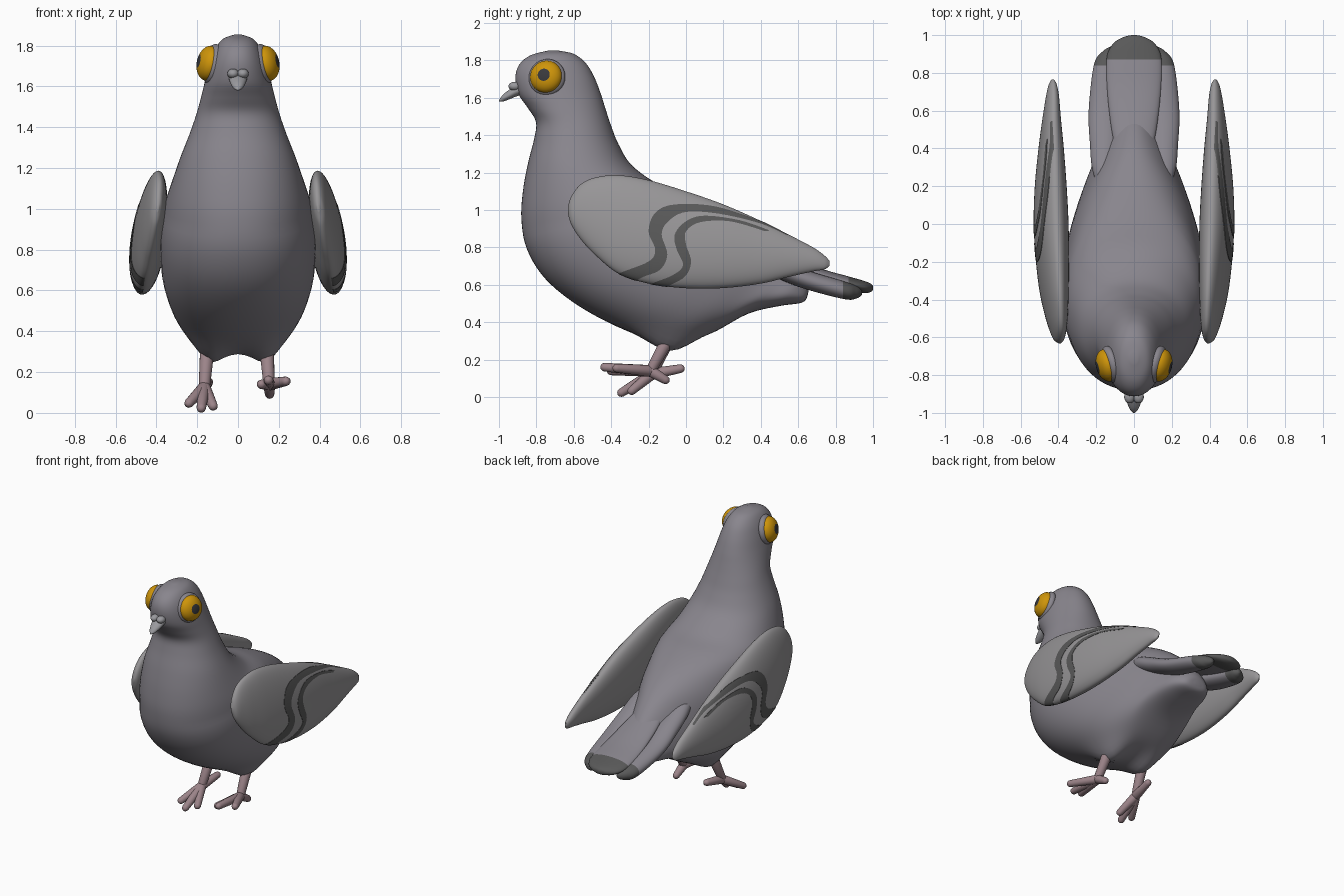
import bpy, bmesh, math
from mathutils import Vector, Matrix

if "Cube" in bpy.data.objects:
    bpy.data.objects.remove(bpy.data.objects["Cube"])


def mat(name, *rgb):
    m = bpy.data.materials.new(name)
    m.diffuse_color = (*rgb, 1)
    m.use_nodes = True
    m.node_tree.nodes["Principled BSDF"].inputs["Base Color"].default_value = m.diffuse_color
    return m


PLUM = mat("plumage", .25, .237, .268)
WING = mat("wing_grey", .31, .302, .31)
DARK = mat("dark_grey", .10, .10, .10)
AMBER = mat("amber", .62, .30, .003)
PUPIL = mat("pupil", .04, .04, .045)
PALE = mat("pale_grey", .32, .32, .34)
PINK = mat("leg_pink", .33, .23, .25)


def spline(pts, n):
    """Catmull-Rom through tuples of any size."""
    p = [pts[0]] + list(pts) + [pts[-1]]
    out = []
    for i in range(1, len(p) - 2):
        for k in range(n):
            t = k / n
            out.append([.5 * (2 * b + (c - a) * t + (2 * a - 5 * b + 4 * c - d) * t * t
                              + (3 * b - a - 3 * c + d) * t ** 3)
                        for a, b, c, d in zip(p[i - 1], p[i], p[i + 1], p[i + 2])])
    return out + [list(pts[-1])]


def finish(bm, name, mats, mirror=False):
    bmesh.ops.recalc_face_normals(bm, faces=bm.faces)
    for f in bm.faces:
        f.smooth = True
    me = bpy.data.meshes.new(name)
    bm.to_mesh(me)
    bm.free()
    for m in mats:
        me.materials.append(m)
    ob = bpy.data.objects.new(name, me)
    bpy.context.collection.objects.link(ob)
    if mirror:
        ob.modifiers.new("mirror", 'MIRROR')
    return ob


def loft(name, rows, mats, sides=40, n=5, power=1.0, egg=0, lean=0, mirror=False, tip=None, grow=0):
    """Rings spanned between a lower point and an upper point: (y0, z0, y1, z1, half width, x)."""
    bm = bmesh.new()
    rings = []
    for y0, z0, y1, z1, w, x in spline(rows, n):
        ring = []
        e = egg * min(max((y1 - .05) / .35, 0), 1)
        for k in range(sides):
            a = 2 * math.pi * k / sides
            c, s = [math.copysign(abs(q) ** power, q) for q in (math.cos(a), math.sin(a))]
            z = (z0 + z1) / 2 + c * (z1 - z0) / 2
            ring.append(bm.verts.new((x + lean * (1.18 - z) + s * max(w, .002) * (1 - e * c),
                                      (y0 + y1) / 2 + c * (y1 - y0) / 2, z)))
        rings.append(ring)
    for a, b in zip(rings, rings[1:]):
        for k in range(sides):
            j = (k + 1) % sides
            bm.faces.new((a[k], a[j], b[j], b[k]))
    bm.faces.new(rings[0])
    bm.faces.new(rings[-1])
    bmesh.ops.recalc_face_normals(bm, faces=bm.faces)
    if tip:
        for f in bm.faces:
            f.material_index = int(f.calc_center_median().y > tip)
    if grow:
        bm.normal_update()
        for v, nrm in [(v, v.normal.copy()) for v in bm.verts]:
            v.co += nrm * grow
    return finish(bm, name, mats, mirror)


def ball(name, centre, size, mats, axis=(0, 0, 1), cap=None):
    bm = bmesh.new()
    bmesh.ops.create_uvsphere(bm, u_segments=40, v_segments=32, radius=1)
    if cap:
        for f in bm.faces:
            f.material_index = int(f.calc_center_median().z > cap)
    rot = Vector(axis).to_track_quat('Z', 'Y').to_matrix().to_4x4()
    bm.transform(Matrix.Translation(centre) @ rot @ Matrix.Diagonal((*size, 1)))
    return finish(bm, name, mats, True)


# Body: one skin from crown over breast and belly to the vent
body = loft("body", [
    (-.735, 1.853, -.685, 1.853, .02, 0), (-.83, 1.828, -.60, 1.835, .075, 0),
    (-.89, 1.78, -.535, 1.785, .112, 0), (-.912, 1.71, -.49, 1.71, .14, 0),
    (-.895, 1.62, -.455, 1.62, .163, 0), (-.845, 1.545, -.43, 1.54, .182, 0),
    (-.802, 1.47, -.40, 1.45, .205, 0), (-.812, 1.38, -.36, 1.35, .238, 0),
    (-.845, 1.25, -.29, 1.24, .285, 0), (-.872, 1.10, -.15, 1.14, .328, 0),
    (-.88, .95, 0, 1.09, .36, 0), (-.85, .79, .12, 1.045, .378, 0),
    (-.75, .63, .22, 1.0, .376, 0), (-.57, .485, .31, .95, .36, 0),
    (-.33, .36, .39, .895, .32, 0), (-.1, .29, .46, .835, .27, 0),
    (.12, .335, .53, .765, .215, 0), (.33, .445, .585, .70, .175, 0),
    (.5, .487, .63, .65, .145, 0), (.62, .505, .655, .60, .09, 0),
    (.65, .54, .655, .565, .02, 0)], [PLUM], sides=72, power=.94, egg=.28)
# Thighs: two soft swellings pulled out of the belly
for v in body.data.vertices:
    x, y, z = v.co
    if z < .6:
        v.co.z -= .06 * math.exp(-((abs(x) - .14) / .075) ** 2 - ((y + .09) / .15) ** 2)

# Tail: a central fan with a rounded feather bundle on each side
loft("tail_centre", [
    (.3, .79, .3, .87, .06, 0), (.45, .715, .45, .80, .11, 0), (.7, .62, .7, .695, .142, 0),
    (.87, .572, .87, .645, .146, 0), (.95, .556, .95, .622, .115, 0),
    (.988, .562, .988, .607, .06, 0), (1, .575, 1, .594, .012, 0)], [PLUM, DARK], tip=.87)
loft("tail_side", [
    (.2, .79, .2, .87, .03, .165), (.3, .735, .3, .845, .065, .158), (.42, .67, .42, .785, .078, .155),
    (.6, .59, .6, .695, .085, .155), (.84, .525, .84, .62, .068, .145),
    (.91, .527, .91, .595, .045, .125), (.94, .545, .94, .57, .01, .115)],
    [PLUM, DARK], mirror=True, tip=.84)

# Wings: leaning lens shapes, (y, bottom, top, half thickness, x)
wing_rows = [(y, b, y, t, w, x) for y, b, t, w, x in [
    (-.632, .985, 1.015, .006, .372), (-.612, .92, 1.075, .026, .376), (-.56, .84, 1.14, .042, .38),
    (-.48, .755, 1.175, .056, .386), (-.36, .66, 1.186, .07, .392), (-.2, .607, 1.16, .081, .396),
    (0, .582, 1.10, .087, .398), (.2, .583, 1.03, .08, .396), (.4, .607, .942, .064, .39),
    (.55, .643, .868, .048, .385), (.68, .672, .80, .033, .378), (.74, .683, .757, .02, .375),
    (.766, .70, .73, .005, .374)]]
loft("wing", wing_rows, [WING], sides=64, n=8, lean=.12, mirror=True)

# Wing bars: a slightly swollen wing cut by a wavy prism on its outer half
bars = [
    ([(-.50, .58), (-.37, .656), (-.20, .725), (-.165, .79), (-.2, .885), (-.165, .985),
      (-.06, 1.03), (.155, 1.02), (.4, .942), (.56, .88)],
     [(.54, .865), (.4, .928), (.18, .98), (0, .99), (-.095, .94), (-.13, .87), (-.10, .763),
      (-.14, .68), (-.245, .635), (-.33, .57)]),
    ([(-.24, .57), (-.18, .608), (-.075, .65), (-.016, .704), (-.05, .79), (-.06, .87),
      (0, .94), (.10, .97), (.29, .945), (.45, .89)],
     [(.42, .888), (.235, .94), (.075, .935), (0, .885), (0, .816), (.027, .725), (-.005, .645),
      (-.095, .592), (-.15, .55)])]
for left, right in bars:
    bm = bmesh.new()
    edge = spline(left, 6) + spline(right, 6)
    face = bm.faces.new([bm.verts.new((.395 + .12 * (1.18 - z), y, z)) for y, z in edge])
    ext = bmesh.ops.extrude_face_region(bm, geom=[face], use_keep_orig=True)
    bmesh.ops.translate(bm, vec=(.4, 0, 0),
                        verts=[v for v in ext["geom"] if isinstance(v, bmesh.types.BMVert)])
    cutter = finish(bm, "bar_cutter", [DARK])
    cutter.hide_render = True
    bar = loft("wing_bar", wing_rows, [DARK], sides=64, n=8, lean=.12, grow=.002)
    cut = bar.modifiers.new("cut", 'BOOLEAN')
    cut.operation, cut.solver, cut.object = 'INTERSECT', 'EXACT', cutter
    dg = bpy.context.evaluated_depsgraph_get()
    bar.data = bpy.data.meshes.new_from_object(bar.evaluated_get(dg))
    bar.data.set_sharp_from_angle(angle=math.radians(40))
    bar.modifiers.clear()
    bar.modifiers.new("mirror", 'MIRROR')
    bpy.data.objects.remove(cutter)

# Eyes: grey lid behind an amber eye with a dark pupil cap
gaze = Vector((.94, -.24, .2)).normalized()
eye = Vector((.143, -.748, 1.713))
ball("eye", eye, (.087, .087, .057), [AMBER, PUPIL], gaze, cap=math.cos(math.radians(22.5)))
ball("eyelid", eye - gaze * .02, (.1, .1, .045), [PLUM], gaze)

# Beak with two soft lumps at its root
loft("beak", [(-.85, 1.62, -.83, 1.70, .045, 0), (-.9, 1.61, -.89, 1.675, .045, 0),
              (-.945, 1.592, -.935, 1.65, .038, 0), (-.98, 1.58, -.975, 1.62, .024, 0),
              (-1, 1.58, -.998, 1.592, .006, 0)], [PALE], sides=24)
ball("beak_lump", (.024, -.915, 1.662), (.028, .034, .024), [PALE])


def tube(name, a, b, r0, r1):
    """Round-ended tapered limb between two points."""
    a, b = Vector(a), Vector(b)
    d = (b - a).normalized()
    rot = d.to_track_quat('Z', 'Y').to_matrix()
    prof = [(a - d * r0 * math.cos(t), r0 * math.sin(t)) for t in (.1, .5, 1, 1.57)]
    prof += [(b + d * r1 * math.cos(t), r1 * math.sin(t)) for t in (1.57, 1, .5, .1)]
    bm = bmesh.new()
    rings = [[bm.verts.new(c + rot @ Vector((r * math.cos(k * math.pi / 8), r * math.sin(k * math.pi / 8), 0)))
              for k in range(16)] for c, r in prof]
    for p, q in zip(rings, rings[1:]):
        for k in range(16):
            bm.faces.new((p[k], p[k - 1], q[k - 1], q[k]))
    bm.faces.new(rings[0])
    bm.faces.new(rings[-1])
    finish(bm, name, [PINK])


# Legs: right foot lifted flat, left foot toes down
feet = {
    "right": ((.14, -.09, .32), (.152, -.19, .14),
              [(.15, -.435, .16), (.235, -.37, .155), (.115, -.40, .14), (.155, -.11, .092)]),
    "left": ((-.15, -.09, .32), (-.165, -.18, .125),
             [(-.24, -.31, .048), (-.18, -.345, .024), (-.122, -.29, .034), (-.145, -.03, .152)])}
for side, (hip, ankle, toes) in feet.items():
    tube(side + "_leg", hip, ankle, .036, .028)
    for toe in toes:
        tube(side + "_toe", ankle, toe, .031, .023)
